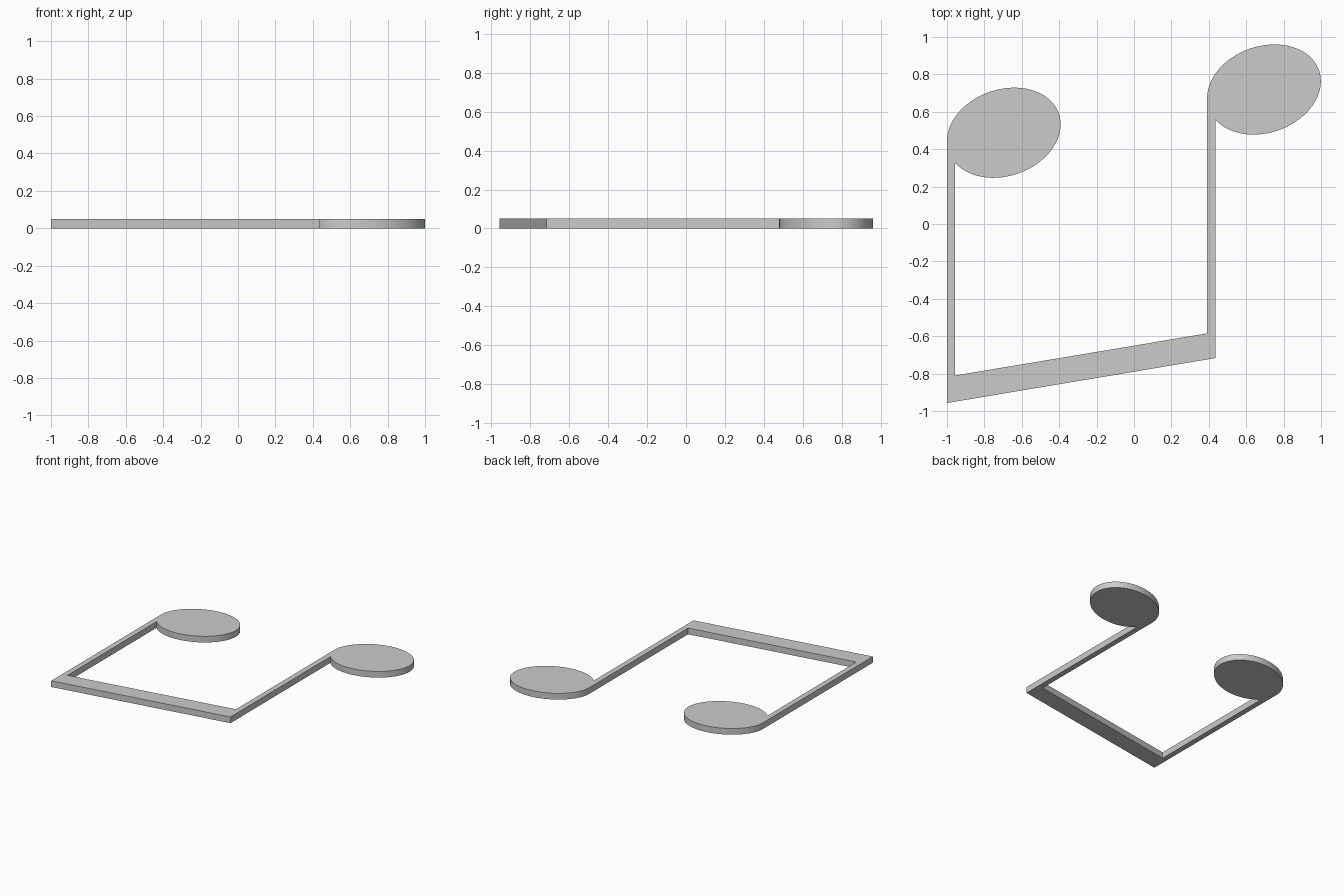
import bpy, bmesh, math

if "Cube" in bpy.data.objects:
    bpy.data.objects.remove(bpy.data.objects["Cube"])

THICK = 0.05
STEM = 0.044             # stem width
HW, HH = 0.304, 0.241    # half extents of the tilted oval head
LEAN = math.asin(0.184)  # phase shift that tilts the oval


def head_arc(left_x, cy, n=64):
    """Oval from the stem's inner side, counter-clockwise to its outer side."""
    start = math.pi + math.acos(1 - STEM / HW)
    end = 3 * math.pi
    pts = []
    for i in range(n + 1):
        t = start + (end - start) * i / n
        pts.append((left_x + HW + HW * math.cos(t), cy + HH * math.sin(t + LEAN)))
    return pts


# One continuous outline: beam, right stem and head, left stem and head
left, right = -1.0, 0.391
outline = [(left, -0.957), (right + STEM, -0.717)]
outline += head_arc(right, 0.719)
outline += [(right, -0.585), (left + STEM, -0.81)]
outline += head_arc(left, 0.488)

# Extrude the outline to a flat plate
bm = bmesh.new()
face = bm.faces.new([bm.verts.new((x, y, 0)) for x, y in outline])
ext = bmesh.ops.extrude_face_region(bm, geom=[face], use_keep_orig=True)
top = [v for v in ext["geom"] if isinstance(v, bmesh.types.BMVert)]
bmesh.ops.translate(bm, vec=(0, 0, THICK), verts=top)
bmesh.ops.recalc_face_normals(bm, faces=bm.faces[:])
bmesh.ops.triangulate(bm, faces=[f for f in bm.faces if len(f.verts) > 4])

mesh = bpy.data.meshes.new("beamed_note_plate")
bm.to_mesh(mesh)
bm.free()
obj = bpy.data.objects.new("beamed_note_plate", mesh)
bpy.context.collection.objects.link(obj)
